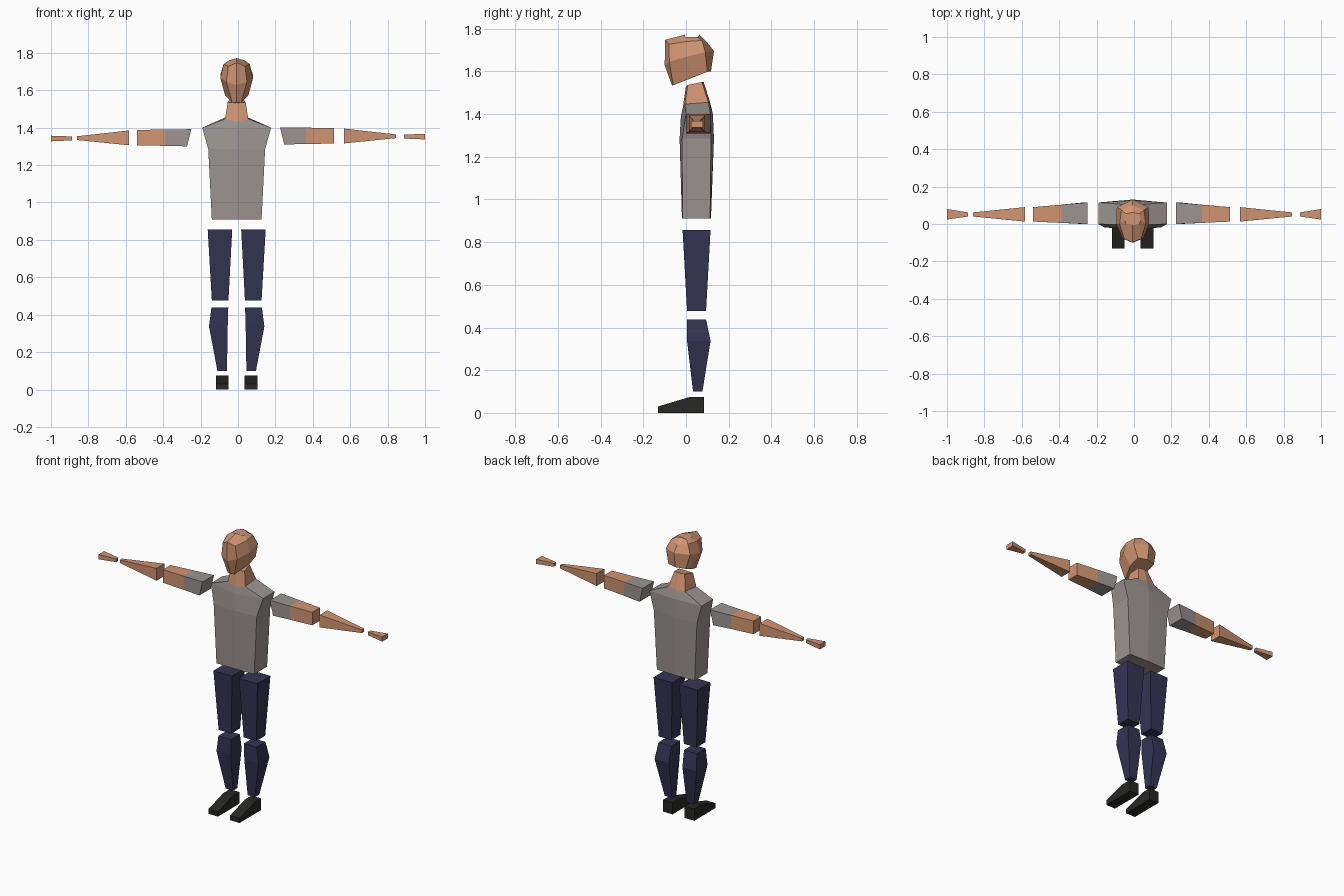
import bpy, bmesh

if "Cube" in bpy.data.objects:
    bpy.data.objects.remove(bpy.data.objects["Cube"])

CX = -0.007  # body axis sits slightly off the middle


def material(name, rgb):
    m = bpy.data.materials.new(name)
    m.diffuse_color = (*rgb, 1)
    m.use_nodes = True
    m.node_tree.nodes["Principled BSDF"].inputs["Base Color"].default_value = m.diffuse_color
    return m


SKIN = material("skin", (0.64, 0.30, 0.17))
SHIRT = material("grey shirt", (0.33, 0.295, 0.285))
PANTS = material("dark blue trousers", (0.036, 0.034, 0.088))
SHOE = material("black shoe", (0.02, 0.02, 0.018))


def loft(name, rings, mats):
    """Skin closed rings of points, one material per band, and cap both ends."""
    bm = bmesh.new()
    vs = [[bm.verts.new(p) for p in r] for r in rings]
    slots = list(dict.fromkeys(mats))
    n = len(rings[0])
    for k in range(len(vs) - 1):
        for i in range(n):
            j = (i + 1) % n
            f = bm.faces.new((vs[k][i], vs[k][j], vs[k + 1][j], vs[k + 1][i]))
            f.material_index = slots.index(mats[k])
    bm.faces.new(vs[0]).material_index = slots.index(mats[0])
    bm.faces.new(vs[-1]).material_index = slots.index(mats[-1])
    bmesh.ops.recalc_face_normals(bm, faces=bm.faces)
    me = bpy.data.meshes.new(name)
    bm.to_mesh(me)
    bm.free()
    for m in slots:
        me.materials.append(m)
    ob = bpy.data.objects.new(name, me)
    bpy.context.collection.objects.link(ob)


def sym(half):
    """Full ring from a half ring running front centre to back centre."""
    other = [(-x, y, z) for x, y, z in reversed(half[1:-1])]
    return [(x + CX, y, z) for x, y, z in half + other]


def level(x0, x1, y0, y1, z):
    return [(x0, y0, z), (x1, y0, z), (x1, y1, z), (x0, y1, z)]


def across(xt, xb, y0, y1, z0, z1):
    return [(xb, y0, z0), (xb, y1, z0), (xt, y1, z1), (xt, y0, z1)]


# Head: tilted rings from chin to crown
loft("head", [sym(r) for r in (
    [(0, -.065, 1.533), (.024, -.06, 1.535), (.062, .03, 1.572), (.062, .10, 1.598), (0, .117, 1.60)],
    [(0, -.10, 1.628), (.055, -.078, 1.645), (.088, .0, 1.668), (.085, .09, 1.69), (0, .131, 1.695)],
    [(0, -.098, 1.748), (.045, -.08, 1.727), (.07, .0, 1.74), (.06, .075, 1.745), (0, .10, 1.735)],
    [(0, -.005, 1.772), (.035, -.003, 1.762), (.042, .02, 1.76), (.036, .055, 1.76), (0, .062, 1.772)],
)], [SKIN] * 3)

# Neck
neck_base = [(0, -.015, 1.43), (.062, -.005, 1.447), (.06, .105, 1.455), (0, .113, 1.455)]
loft("neck", [sym(neck_base),
              sym([(0, 0, 1.532), (.048, .008, 1.536), (.036, .075, 1.55), (0, .083, 1.55)])], [SKIN])

# Torso
loft("torso", [
    sym([(0, -.019, .91), (.133, -.017, .91), (.133, .113, .91), (0, .117, .91)]),
    sym([(0, -.03, 1.285), (.152, -.018, 1.285), (.152, .117, 1.285), (0, .131, 1.285)]),
    sym([(0, -.024, 1.39), (.184, .0, 1.40), (.184, .115, 1.40), (0, .126, 1.40)]),
    sym(neck_base)], [SHIRT] * 3)

for s, side in ((-1, "right"), (1, "left")):
    dz = 0.005 * s   # one arm is held a touch higher
    dx = -0.0125

    # Upper arm with sleeve
    z0, z1 = 1.31 + dz, 1.393 + dz
    loft(side + "_upper_arm", [
        across(s * .237 + dx, s * .26 + dx, .0, .115, z0 - .005, z1 + .004),
        across(s * .375 + dx, s * .378 + dx, .006, .103, z0 - .002, z1 + .002),
        across(s * .527 + dx, s * .527 + dx, .013, .09, z0, z1)], [SHIRT, SKIN])

    # Forearm
    xi, xo = s * .575 - .008, s * .853 - .008
    loft(side + "_forearm", [
        across(xi, xi, .013, .09, 1.311 + dz, 1.390 + dz),
        across(xo, xo, .04, .062, 1.339 + dz, 1.359 + dz)], [SKIN])

    # Hand
    loft(side + "_hand", [
        across(s * .888, s * .888, .04, .062, 1.337 + dz, 1.358 + dz),
        across(s, s, .024, .08, 1.332 + dz, 1.362 + dz)], [SKIN])

    # Thigh
    def px(a):
        return s * a + CX

    loft(side + "_thigh", [
        level(px(.024), px(.155), -.016, .115, .856),
        level(px(.044), px(.133), .005, .094, .477)], [PANTS])

    # Shin with calf
    loft(side + "_shin", [
        level(px(.045), px(.135), .005, .094, .438),
        level(px(.048), px(.148), .005, .115, .337),
        level(px(.052), px(.103), .033, .077, .10)], [PANTS] * 2)

    # Shoe: side profile carried across
    prof = [(.084, 0), (-.131, 0), (-.131, .03), (.019, .075), (.084, .075)]
    loft(side + "_shoe", [[(px(a), y, z) for y, z in prof] for a in (.043, .11)], [SHOE])
